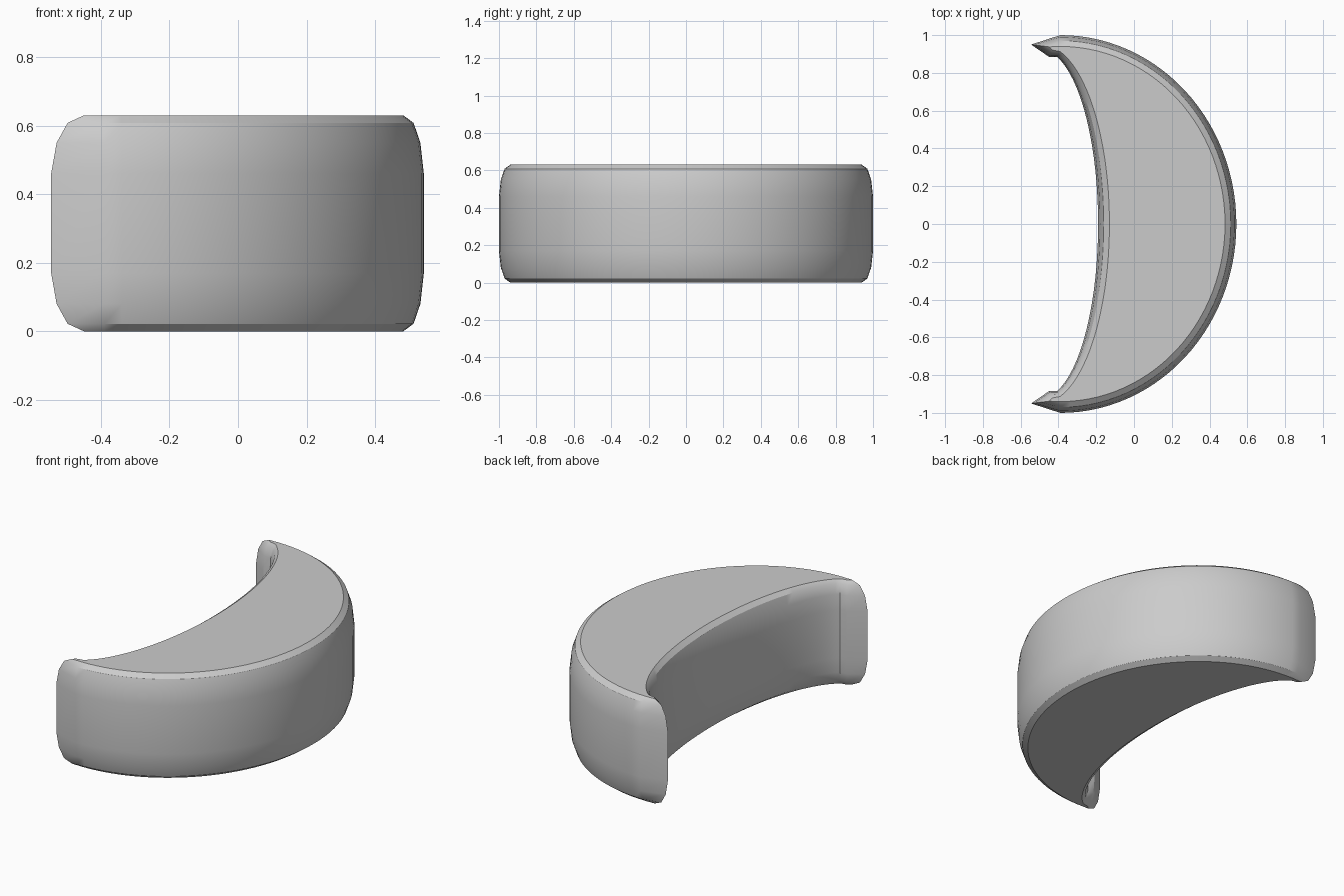
import bpy, bmesh, math

cube = bpy.data.objects.get("Cube")
if cube:
    bpy.data.objects.remove(cube)

# Plain grey material
grey = bpy.data.materials.new("light grey")
grey.use_nodes = True
colour = (0.6, 0.6, 0.6, 1)
grey.diffuse_color = colour
grey.node_tree.nodes["Principled BSDF"].inputs["Base Color"].default_value = colour


def arc(cx, rx, ry, start, end, steps):
    angles = [math.radians(start + (end - start) * i / steps) for i in range(steps + 1)]
    return [(cx + rx * math.cos(a), ry * math.sin(a)) for a in angles]


def crescent(d):
    """Crescent outline, inset by d."""
    tip = (-0.545 + 1.6 * d, 0.95 - 0.2 * d)
    neck = (-0.45 + 0.3 * d, 0.885 + 0.6 * d)
    outer = arc(-0.39, 0.932 - d, 1 - d, -90, 90, 56)
    inner = arc(-0.49, 0.3 + d, 0.92 + 0.5 * d, 74, -74, 40)
    return outer + [tip, neck] + inner + [(neck[0], -neck[1]), (tip[0], -tip[1])]


# Stack the outlines into a body with rounded rims
HEIGHT = 0.63
lower = [(0, 0.06), (0.022, 0.03), (0.08, 0.01), (0.17, 0)]
levels = lower + [(HEIGHT - z, d) for z, d in reversed(lower)]

bm = bmesh.new()
rings = [[bm.verts.new((x, y, z)) for x, y in crescent(d)] for z, d in levels]
count = len(rings[0])
for low, high in zip(rings, rings[1:]):
    for i in range(count):
        j = (i + 1) % count
        bm.faces.new((low[i], low[j], high[j], high[i]))
bm.faces.new(list(reversed(rings[0])))
bm.faces.new(rings[-1])
bmesh.ops.recalc_face_normals(bm, faces=bm.faces)

mesh = bpy.data.meshes.new("crescent_body")
bm.to_mesh(mesh)
bm.free()
mesh.materials.append(grey)
body = bpy.data.objects.new("crescent_body", mesh)
bpy.context.collection.objects.link(body)

# Smooth walls, crisp rim edges
bpy.ops.object.select_all(action="DESELECT")
body.select_set(True)
bpy.context.view_layer.objects.active = body
bpy.ops.object.shade_smooth_by_angle(angle=math.radians(32))
